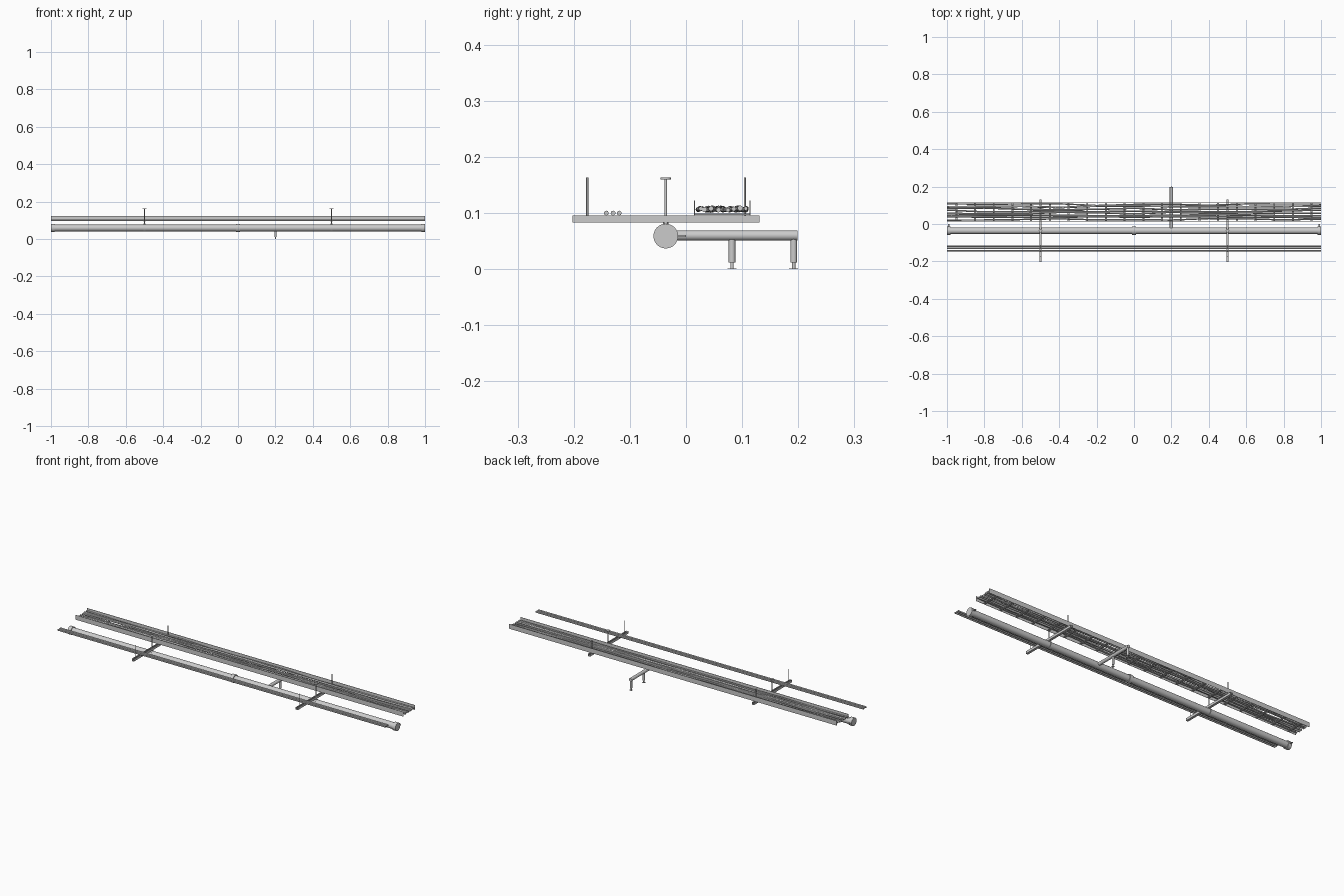
import bpy, math, random
from mathutils import Vector

if "Cube" in bpy.data.objects:
    bpy.data.objects.remove(bpy.data.objects["Cube"])

random.seed(4)
PY, PZ = -0.036, 0.059      # main pipe axis


def cyl(name, a, b, r, sides=24, smooth=True):
    a, b = Vector(a), Vector(b)
    d = b - a
    bpy.ops.mesh.primitive_cylinder_add(vertices=sides, radius=r, depth=d.length, location=(a + b) / 2)
    o = bpy.context.object
    o.name = name
    o.rotation_euler = d.to_track_quat('Z', 'Y').to_euler()
    if smooth:
        bpy.ops.object.shade_smooth_by_angle(angle=math.radians(40))
    return o


def box(name, lo, hi):
    bpy.ops.mesh.primitive_cube_add(size=1, location=[(p + q) / 2 for p, q in zip(lo, hi)])
    o = bpy.context.object
    o.name = name
    o.scale = [q - p for p, q in zip(lo, hi)]
    return o


def tube(name, pts, r):
    cu = bpy.data.curves.new(name, 'CURVE')
    cu.dimensions = '3D'
    cu.bevel_depth = r
    cu.bevel_resolution = 2
    cu.use_fill_caps = True
    s = cu.splines.new('POLY')
    s.points.add(len(pts) - 1)
    for p, c in zip(s.points, pts):
        p.co = (*c, 1)
    o = bpy.data.objects.new(name, cu)
    bpy.context.collection.objects.link(o)
    return o


def extrude_y(name, profile, x, y0, y1):
    n = len(profile)
    verts = [(x + px, y, pz) for y in (y0, y1) for px, pz in profile]
    faces = [(i, (i + 1) % n, (i + 1) % n + n, i + n) for i in range(n)]
    faces += [tuple(range(n))[::-1], tuple(range(n, 2 * n))]
    me = bpy.data.meshes.new(name)
    me.from_pydata(verts, [], faces)
    o = bpy.data.objects.new(name, me)
    bpy.context.collection.objects.link(o)


# Main pipe with end couplings and a middle coupling
cyl("main_pipe", (-1, PY, PZ), (1, PY, PZ), 0.0175, 32)
for s in (-1, 1):
    cyl("end_coupling", (s * 0.98, PY, PZ), (s * 1.0, PY, PZ), 0.022, 32)
    box("end_coupling_lug", (s * 0.99 - 0.004, PY + 0.018, PZ - 0.0015),
        (s * 0.99 + 0.004, 0.0, PZ + 0.0015))
cyl("middle_coupling", (-0.01, PY, PZ), (0.01, PY, PZ), 0.022, 32)

# Branch pipe with two sprinkler drops
BX = 0.2
cyl("branch_pipe", (BX, PY + 0.01, 0.06), (BX, 0.199, 0.06), 0.009)
for y in (0.082, 0.192):
    cyl("sprinkler_drop", (BX, y, 0.06), (BX, y, 0.012), 0.006)
    cyl("sprinkler_body", (BX, y, 0.012), (BX, y, 0.001), 0.003, 12)
    cyl("sprinkler_deflector", (BX, y, 0.0), (BX, y, 0.0015), 0.008, 16)

# Trapeze supports: channel, threaded rods, pipe hanger
w, t, z0, z1 = 0.0065, 0.0015, 0.083, 0.096
channel = [(-w, z0), (w, z0), (w, z1), (w - 0.004, z1), (w - 0.004, z1 - t), (w - t, z1 - t),
           (w - t, z0 + t), (-w + t, z0 + t), (-w + t, z1 - t), (-w + 0.004, z1 - t),
           (-w + 0.004, z1), (-w, z1)]
for x in (-0.5, 0.5):
    extrude_y("strut_channel", channel, x, -0.202, 0.131)
    for y in (-0.176, 0.105):
        cyl("threaded_rod", (x, y, 0.083), (x, y, 0.163), 0.0018, 12)
    cyl("hanger_rod", (x, PY, PZ + 0.018), (x, PY, 0.16), 0.0022, 12)
    cyl("hanger_plate", (x, PY, 0.16), (x, PY, 0.163), 0.0095, 16)
    cyl("hanger_nut", (x, PY, 0.077), (x, PY, 0.083), 0.005, 6, False)
    cyl("hanger_ring", (x - 0.005, PY, PZ), (x + 0.005, PY, PZ), 0.0192, 32)

# Small conduits
for y in (-0.142, -0.130, -0.119):
    cyl("conduit", (-1, y, 0.1), (1, y, 0.1), 0.0042, 16)

# Ladder tray: side rails and rungs
for y in (0.0142, 0.1132):
    box("tray_rail", (-1, y, 0.096), (1, y + 0.0015, 0.122))
for i in range(20):
    x = -0.95 + 0.1 * i
    box("tray_rung", (x - 0.005, 0.0145, 0.0965), (x + 0.005, 0.114, 0.0995))

# Loose cables lying in the tray
for i in range(8):
    y, r = 0.025 + i * 0.0112, random.uniform(0.0035, 0.005)
    pts = [(-1 + 0.2 * k, y + random.uniform(-0.005, 0.005), 0.107 + random.uniform(-0.002, 0.002))
           for k in range(11)]
    tube("cable", pts, r)
